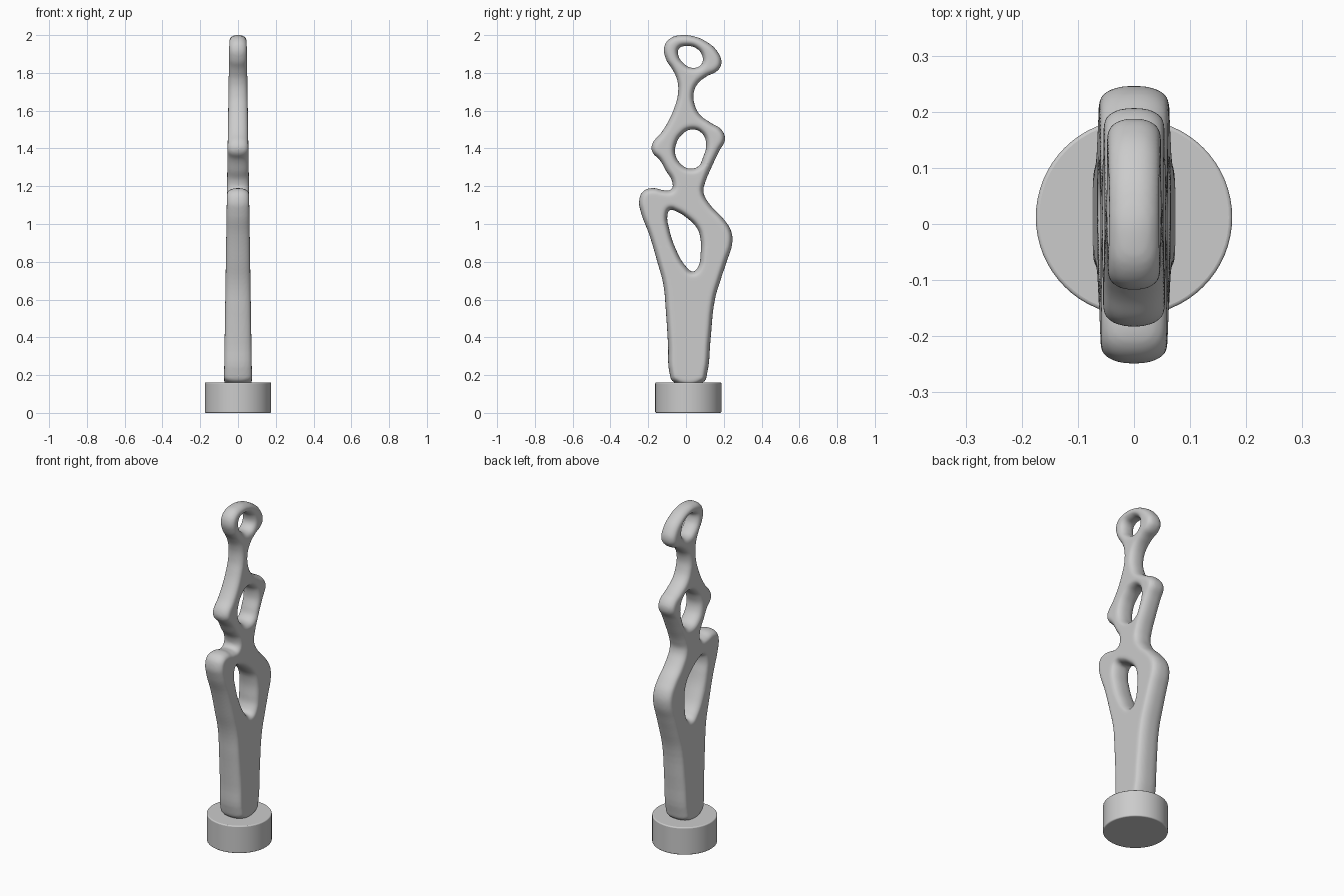
import bpy, bmesh

# Side silhouette as (y, z) points, and its three openings
outline = [
    (0.095, 0.165), (0.112, 0.21), (0.13, 0.39), (0.153, 0.6), (0.185, 0.71), (0.215, 0.80),
    (0.245, 0.90), (0.238, 0.965), (0.20, 1.025), (0.125, 1.105), (0.092, 1.17),
    (0.10, 1.215), (0.135, 1.30), (0.175, 1.385), (0.207, 1.45), (0.187, 1.50),
    (0.132, 1.535), (0.072, 1.58), (0.045, 1.635), (0.04, 1.69), (0.06, 1.74),
    (0.11, 1.782), (0.165, 1.81), (0.188, 1.85), (0.165, 1.915), (0.105, 1.967),
    (0.04, 1.994), (-0.025, 2.0), (-0.085, 1.982), (-0.116, 1.935), (-0.105, 1.87),
    (-0.07, 1.815), (-0.046, 1.76), (-0.043, 1.685), (-0.06, 1.62), (-0.09, 1.55),
    (-0.13, 1.485), (-0.18, 1.42), (-0.178, 1.38), (-0.14, 1.34), (-0.105, 1.28),
    (-0.072, 1.22), (-0.078, 1.182), (-0.115, 1.178), (-0.17, 1.19), (-0.225, 1.175),
    (-0.248, 1.125), (-0.238, 1.06), (-0.195, 0.945), (-0.152, 0.80), (-0.12, 0.68),
    (-0.107, 0.545), (-0.095, 0.36), (-0.087, 0.21), (-0.068, 0.165)]
lower_hole = [
    (-0.098, 1.05), (-0.085, 1.075), (-0.055, 1.068), (0.005, 1.032), (0.06, 0.975),
    (0.077, 0.92), (0.077, 0.84), (0.065, 0.775), (0.037, 0.748), (0.0, 0.775),
    (-0.053, 0.865), (-0.088, 0.97)]
middle_hole = [
    (0.027, 1.50), (0.085, 1.48), (0.107, 1.42), (0.09, 1.353), (0.065, 1.305),
    (0.02, 1.293), (-0.025, 1.315), (-0.057, 1.37), (-0.053, 1.42), (-0.025, 1.47)]
upper_hole = [
    (-0.037, 1.93), (0.0, 1.942), (0.055, 1.93), (0.088, 1.885), (0.08, 1.843),
    (0.03, 1.827), (-0.015, 1.853), (-0.04, 1.89)]

ROUND, CORE = 0.03, 0.004


def add_loop(curve, points):
    sp = curve.splines.new('BEZIER')
    sp.bezier_points.add(len(points) - 1)
    sp.use_cyclic_u = True
    for bp, (y, z) in zip(sp.bezier_points, points):
        bp.co = (y, z, 0)
        bp.handle_left_type = bp.handle_right_type = 'AUTO'


# Flat filled curve with a rounded edge
curve = bpy.data.curves.new("figure_profile", 'CURVE')
curve.dimensions = '2D'
curve.fill_mode = 'BOTH'
curve.resolution_u = 5
curve.extrude = CORE
curve.bevel_depth = ROUND
curve.bevel_resolution = 6
curve.offset = -ROUND
for loop in (outline, lower_hole, middle_hole, upper_hole):
    add_loop(curve, loop)
profile = bpy.data.objects.new("figure_profile", curve)
bpy.context.collection.objects.link(profile)
deps = bpy.context.evaluated_depsgraph_get()
mesh = bpy.data.meshes.new_from_object(profile.evaluated_get(deps))
bpy.data.objects.remove(profile)

# Stand the figure upright and taper its thickness towards the top
bm = bmesh.new()
bm.from_mesh(mesh)
bmesh.ops.remove_doubles(bm, verts=bm.verts, dist=1e-5)
for v in bm.verts:
    y, z, x = v.co
    half = 0.074 - 0.0155 * (z - 0.17)
    v.co = (x * half / (ROUND + CORE), y, z)
bm.to_mesh(mesh)
bm.free()
figure = bpy.data.objects.new("figure", mesh)
bpy.context.collection.objects.link(figure)

# Even, soft surface
rm = figure.modifiers.new("remesh", 'REMESH')
rm.mode = 'VOXEL'
rm.voxel_size = 0.007
rm.use_smooth_shade = True
sm = figure.modifiers.new("soften", 'SMOOTH')
sm.factor = 0.5
sm.iterations = 6

# Round plinth
bpy.ops.mesh.primitive_cylinder_add(vertices=64, radius=0.175, depth=0.162,
                                    location=(0, 0.012, 0.081))
plinth = bpy.context.object
plinth.name = "plinth"
bv = plinth.modifiers.new("edge", 'BEVEL')
bv.width = 0.006
bv.segments = 3
bpy.ops.object.shade_smooth_by_angle()
